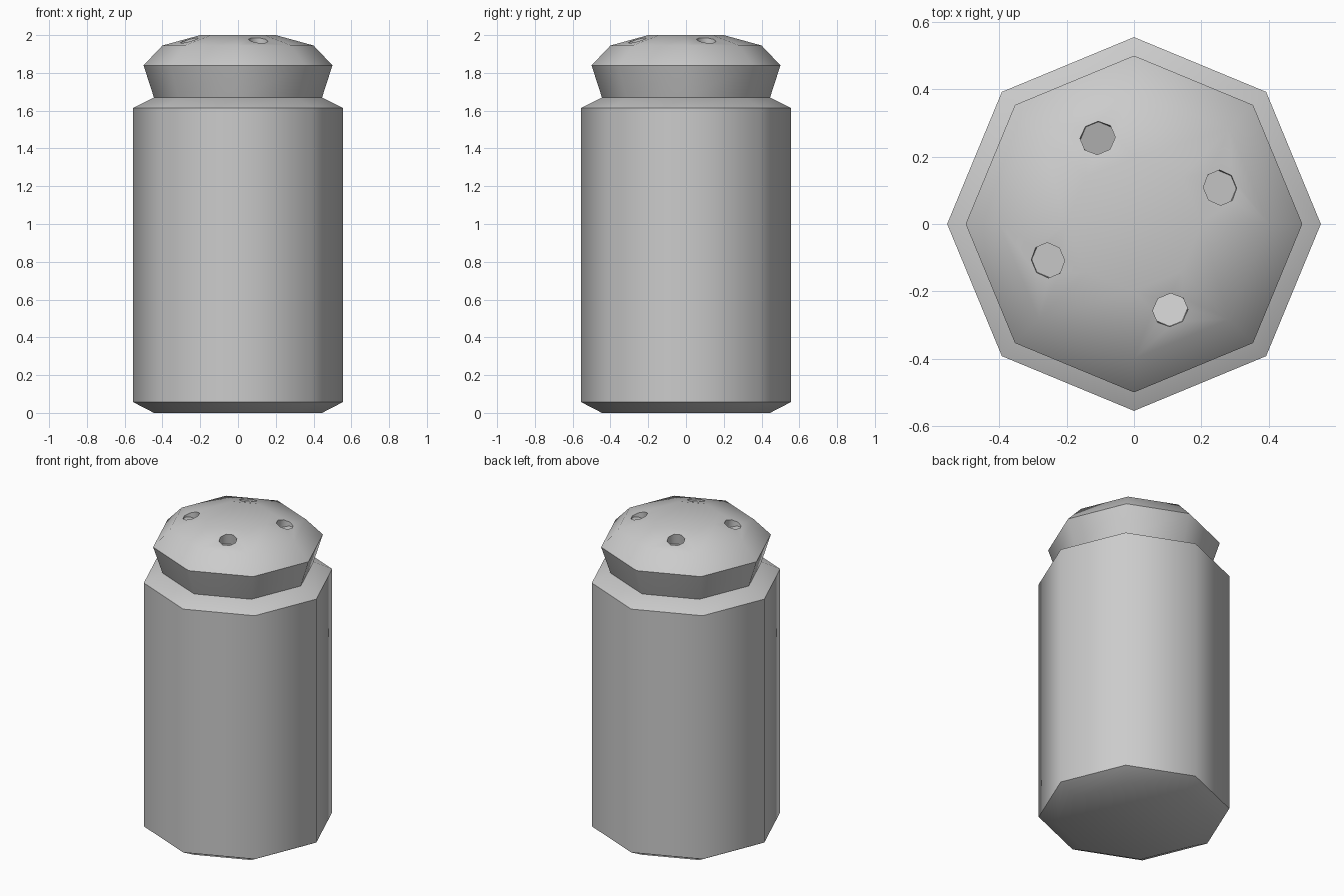
import bpy, bmesh, math

cube = bpy.data.objects.get("Cube")
if cube:
    bpy.data.objects.remove(cube, do_unlink=True)

grey = bpy.data.materials.new("light grey metal")
grey.use_nodes = True
colour = (0.6, 0.6, 0.6, 1)
grey.diffuse_color = colour
grey.node_tree.nodes["Principled BSDF"].inputs["Base Color"].default_value = colour

SIDES = 8


def add_object(name, bm):
    bmesh.ops.recalc_face_normals(bm, faces=bm.faces)
    mesh = bpy.data.meshes.new(name)
    bm.to_mesh(mesh)
    bm.free()
    mesh.materials.append(grey)
    obj = bpy.data.objects.new(name, mesh)
    bpy.context.collection.objects.link(obj)
    return obj


def turned(name, profile):
    """Closed eight-sided solid from (radius, height) rings."""
    bm = bmesh.new()
    rings = []
    for r, z in profile:
        angles = [math.tau * i / SIDES for i in range(SIDES)]
        rings.append([bm.verts.new((r * math.cos(a), r * math.sin(a), z)) for a in angles])
    for low, high in zip(rings, rings[1:]):
        for i in range(SIDES):
            j = (i + 1) % SIDES
            bm.faces.new((low[i], low[j], high[j], high[i]))
    bm.faces.new(rings[0][::-1])
    bm.faces.new(rings[-1])
    return add_object(name, bm)


def smooth(obj):
    bpy.ops.object.select_all(action="DESELECT")
    obj.select_set(True)
    bpy.context.view_layer.objects.active = obj
    bpy.ops.object.shade_smooth_by_angle(angle=math.radians(50))


# Jar body with bevelled foot and shoulder
body = turned("jar_body", [(0.445, 0), (0.555, 0.057), (0.555, 1.615), (0.445, 1.67)])

# Flared cap with a domed top, its neck sunk into the body
cap = turned("cap", [(0.43, 1.63), (0.445, 1.67), (0.5, 1.84), (0.4, 1.945), (0.2, 2.0)])

# Four sprinkle holes, each with a floor rising toward the rim
bm = bmesh.new()
start = math.atan2(0.108, 0.256)
for k in range(4):
    a = start + k * math.pi / 2
    out = (math.cos(a), math.sin(a))
    made = bmesh.ops.create_cone(bm, cap_ends=True, segments=8, radius1=0.053,
                                 radius2=0.053, depth=0.2)["verts"]
    for v in made:
        radial = v.co.x * out[0] + v.co.y * out[1]
        if v.co.z < 0:
            v.co.z = 1.935 + 0.3 * radial
            shift = 0.272
        else:
            v.co.z = 2.05
            shift = 0.29
        v.co.x += out[0] * shift
        v.co.y += out[1] * shift
cutter = add_object("hole_cutter", bm)
cutter.hide_render = True

# Cut the holes, then drop the cutter
cut = cap.modifiers.new("holes", "BOOLEAN")
cut.operation = "DIFFERENCE"
cut.solver = "EXACT"
cut.object = cutter
bpy.ops.object.select_all(action="DESELECT")
cap.select_set(True)
bpy.context.view_layer.objects.active = cap
bpy.ops.object.modifier_apply(modifier=cut.name)
bpy.data.objects.remove(cutter, do_unlink=True)

smooth(body)
smooth(cap)
